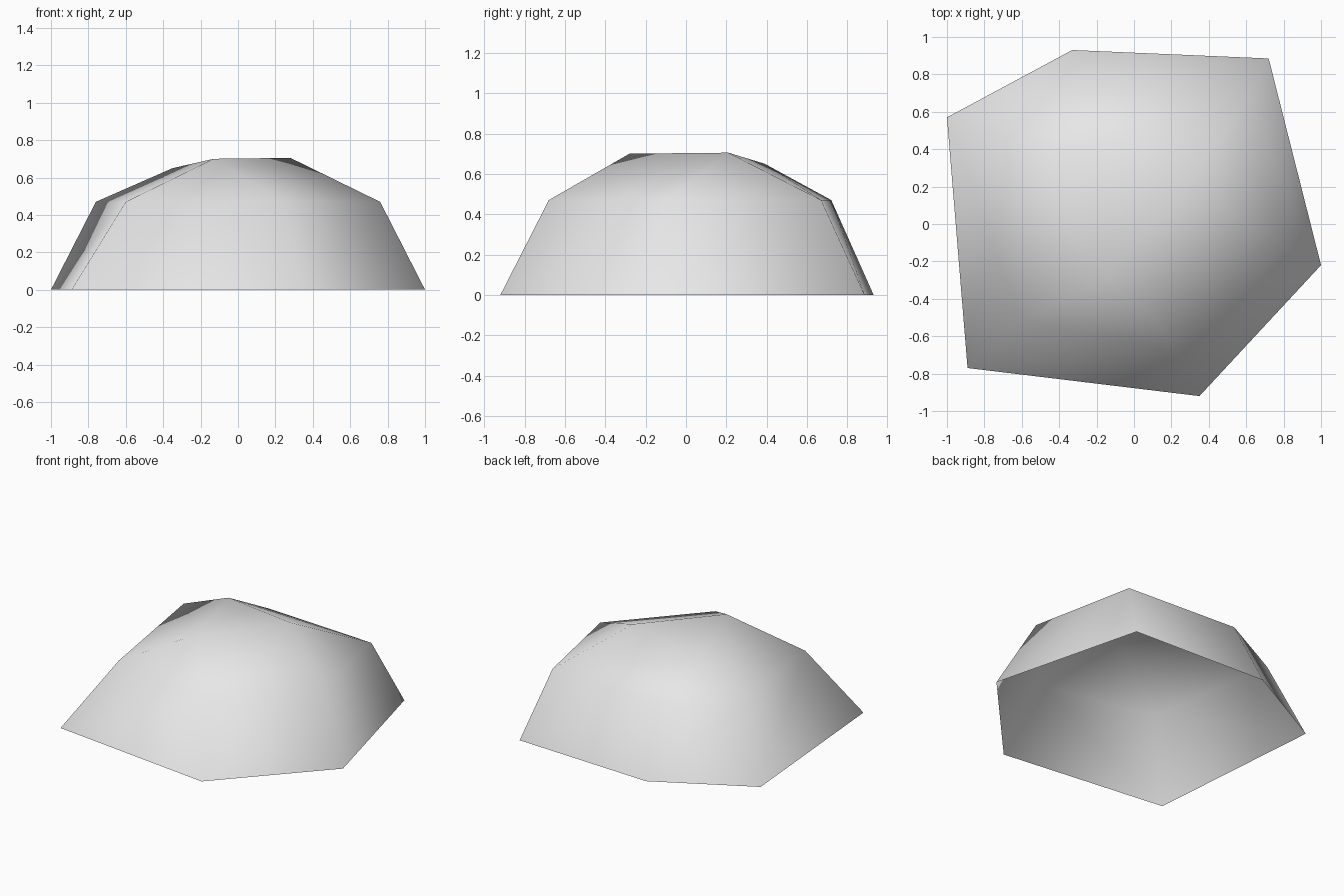
import bpy
import bmesh

default_cube = bpy.data.objects.get("Cube")
if default_cube:
    bpy.data.objects.remove(default_cube, do_unlink=True)


def make_material(name, colour):
    material = bpy.data.materials.new(name)
    material.use_nodes = True
    material.diffuse_color = colour
    material.node_tree.nodes["Principled BSDF"].inputs["Base Color"].default_value = colour
    return material


def add_ring(bm, outline, height):
    return [bm.verts.new((x, y, height)) for x, y in outline]


# Uneven six-sided outlines of the boulder, counter-clockwise from the front right
rim_outline = [(-.89, -.77), (.35, -.92), (1, -.22), (.72, .885), (-.33, .93), (-1, .57)]
shoulder_outline = [(-.6, -.515), (.24, -.68), (.76, -.1), (.605, .67), (-.26, .72), (-.76, .46)]
peak_points = [(-.13, -.28, .7), (.28, .21, .705), (-.35, .39, .65)]

bm = bmesh.new()
rim = add_ring(bm, rim_outline, 0)
shoulder = add_ring(bm, shoulder_outline, .47)
peaks = [bm.verts.new(point) for point in peak_points]

# Sloping walls, open underneath
sides = len(rim)
for i in range(sides):
    j = (i + 1) % sides
    bm.faces.new((rim[i], rim[j], shoulder[j], shoulder[i]))

# Crown: each peak sits over one pair of shoulder corners
for k, peak in enumerate(peaks):
    first, second = shoulder[2 * k], shoulder[2 * k + 1]
    following = shoulder[(2 * k + 2) % sides]
    next_peak = peaks[(k + 1) % len(peaks)]
    bm.faces.new((first, second, peak))
    bm.faces.new((second, following, next_peak, peak))
bm.faces.new(peaks)

# Soft shading over the whole stone
for face in bm.faces:
    face.smooth = True

mesh = bpy.data.meshes.new("boulder")
bm.to_mesh(mesh)
bm.free()
mesh.materials.append(make_material("stone grey", (.8, .8, .8, 1)))
boulder = bpy.data.objects.new("boulder", mesh)
bpy.context.collection.objects.link(boulder)
